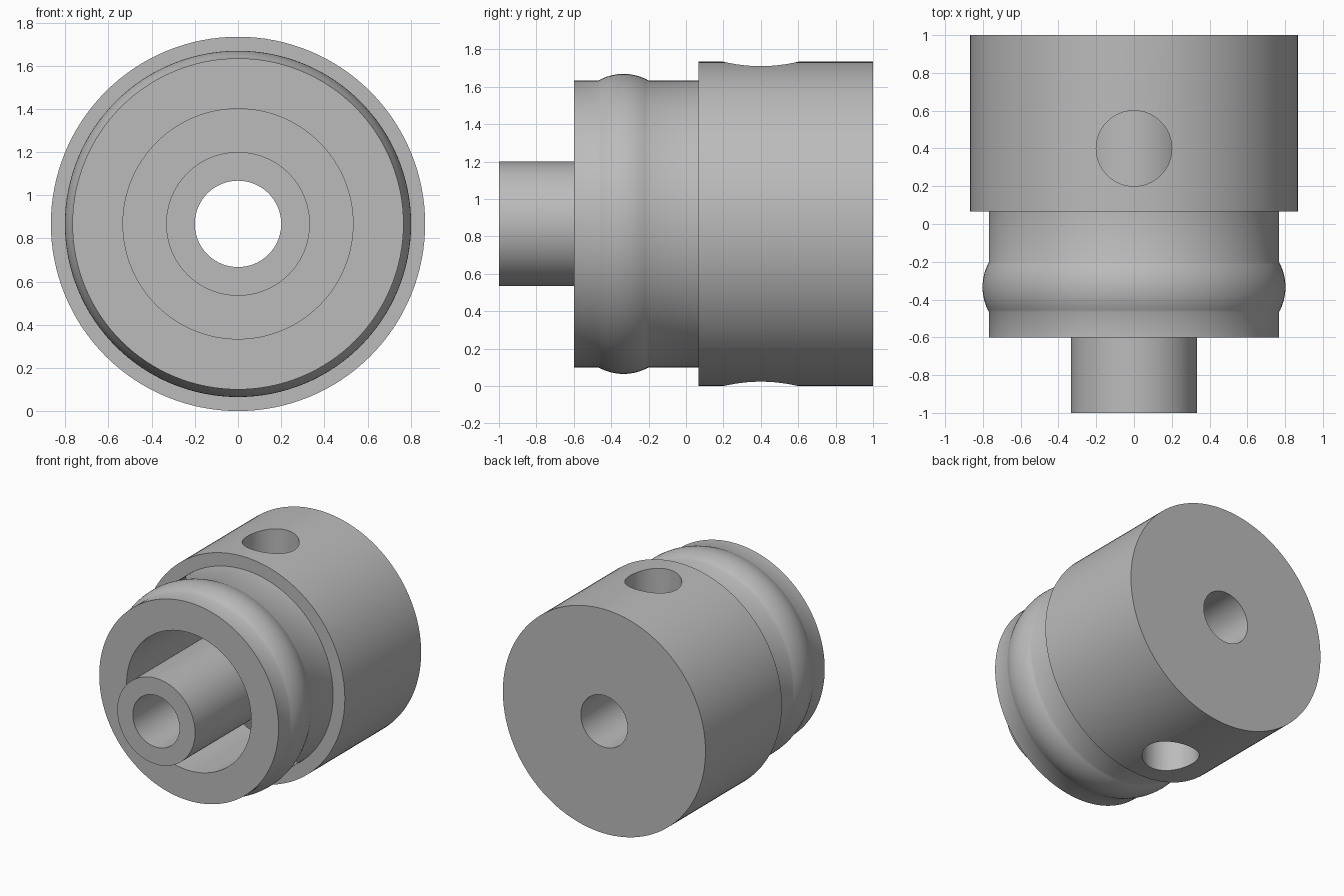
import bpy, bmesh, math
from mathutils import Matrix, Vector

cube = bpy.data.objects.get("Cube")
if cube:
    bpy.data.objects.remove(cube, do_unlink=True)

AXIS_Z = 0.867
SEGMENTS = 128

grey = bpy.data.materials.new("plain grey")
grey.use_nodes = True
grey.diffuse_color = (0.5, 0.5, 0.5, 1)
grey.node_tree.nodes["Principled BSDF"].inputs["Base Color"].default_value = (0.5, 0.5, 0.5, 1)


def make_object(name, bm):
    bmesh.ops.recalc_face_normals(bm, faces=bm.faces)
    mesh = bpy.data.meshes.new(name)
    bm.to_mesh(mesh)
    bm.free()
    mesh.materials.append(grey)
    obj = bpy.data.objects.new(name, mesh)
    bpy.context.collection.objects.link(obj)
    return obj


def lathe(name, profile):
    """Turn a closed (radius, y) outline about the long axis."""
    bm = bmesh.new()
    rings = []
    for i in range(SEGMENTS):
        a = 2 * math.pi * i / SEGMENTS
        rings.append([bm.verts.new((r * math.sin(a), y, AXIS_Z + r * math.cos(a)))
                      for r, y in profile])
    n = len(profile)
    for i in range(SEGMENTS):
        here, there = rings[i], rings[(i + 1) % SEGMENTS]
        for j in range(n):
            k = (j + 1) % n
            bm.faces.new((here[j], here[k], there[k], there[j]))
    return make_object(name, bm)


# Rounded bead around the front collar: an arc on a chord
half, rise, base, mid = 0.134, 0.035, 0.767, -0.334
arc_r = (half ** 2 + rise ** 2) / (2 * rise)
sweep = math.asin(half / arc_r)
bead = []
for i in range(17):
    a = sweep * (i / 8 - 1)
    bead.append((base + rise - arc_r + arc_r * math.cos(a), mid + arc_r * math.sin(a)))

# Stepped body with a bored spigot standing in a ring-shaped cavity
profile = ([(0.2, -1), (0.333, -1), (0.333, 0.667), (0.533, 0.667), (0.533, -0.6), (base, -0.6)]
           + bead
           + [(base, 0.067), (0.867, 0.067), (0.867, 1), (0.2, 1)])
body = lathe("coupling_body", profile)

# Top and bottom side holes, reaching the cavity but not the spigot
for name, side in (("top_hole_cutter", 1), ("bottom_hole_cutter", -1)):
    bm = bmesh.new()
    bmesh.ops.create_cone(bm, cap_ends=True, segments=64, radius1=0.2, radius2=0.2, depth=0.6,
                          matrix=Matrix.Translation(Vector((0, 0.4, AXIS_Z + side * 0.7))))
    cutter = make_object(name, bm)
    cutter.hide_render = True
    cut = body.modifiers.new(name, 'BOOLEAN')
    cut.operation = 'DIFFERENCE'
    cut.solver = 'EXACT'
    cut.object = cutter
    bpy.context.view_layer.objects.active = body
    bpy.ops.object.modifier_apply(modifier=cut.name)
    bpy.data.objects.remove(cutter, do_unlink=True)

# Smooth walls with crisp edges
bpy.ops.object.select_all(action='DESELECT')
body.select_set(True)
bpy.context.view_layer.objects.active = body
bpy.ops.object.shade_smooth_by_angle(angle=math.radians(32))
